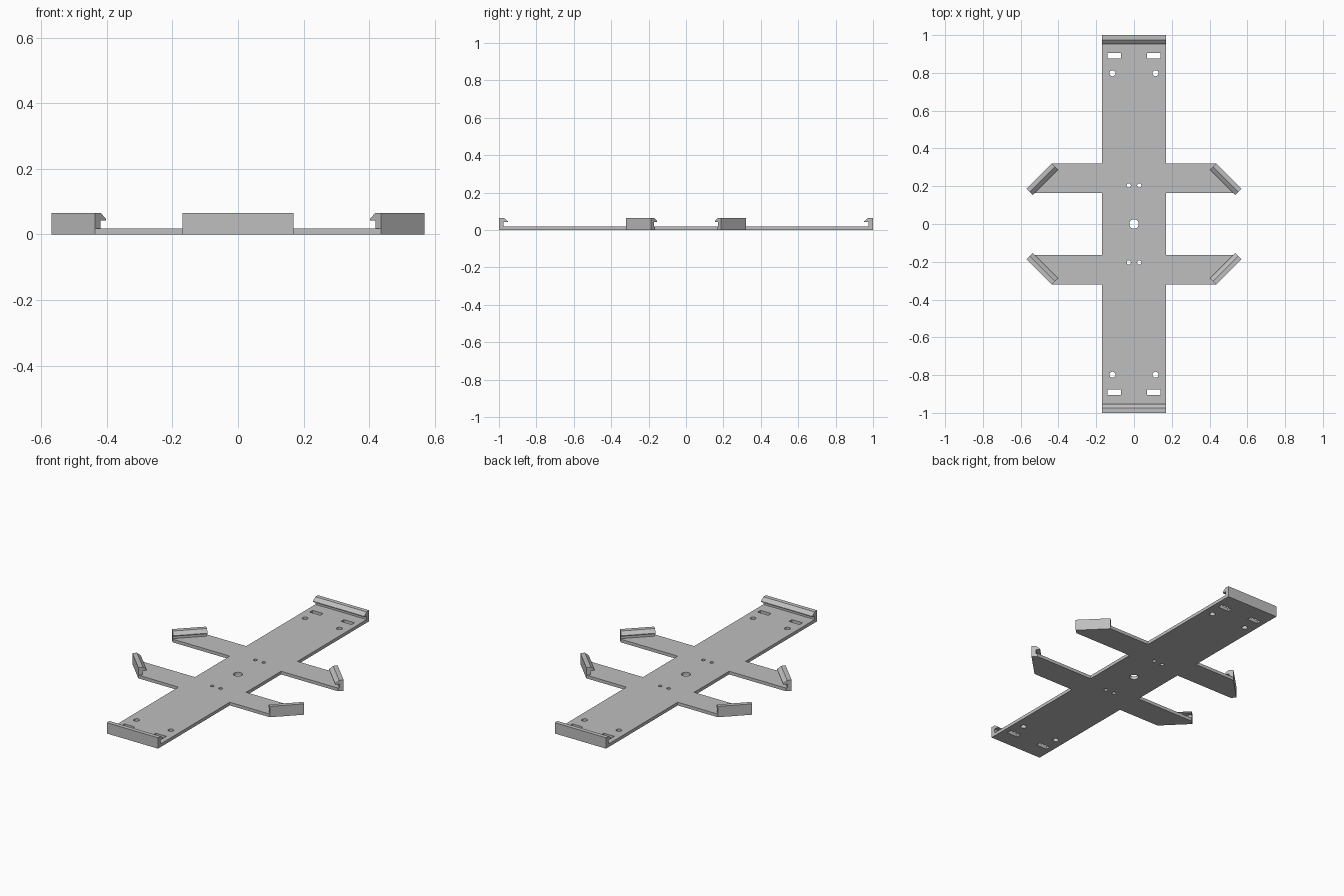
import bpy, bmesh, math
from mathutils import Vector, Matrix

cube = bpy.data.objects.get("Cube")
if cube:
    bpy.data.objects.remove(cube, do_unlink=True)

THICK, HEIGHT = 0.019, 0.065

grey = bpy.data.materials.new("light grey")
grey.use_nodes = True
grey.diffuse_color = (0.52, 0.52, 0.52, 1)
grey.node_tree.nodes["Principled BSDF"].inputs["Base Color"].default_value = (0.52, 0.52, 0.52, 1)


def add_object(name, bm):
    bmesh.ops.recalc_face_normals(bm, faces=bm.faces)
    mesh = bpy.data.meshes.new(name)
    bm.to_mesh(mesh)
    bm.free()
    mesh.materials.append(grey)
    obj = bpy.data.objects.new(name, mesh)
    bpy.context.collection.objects.link(obj)
    return obj


def prism(bm, points, direction):
    """Extrude a closed outline along a direction."""
    face = bm.faces.new([bm.verts.new(p) for p in points])
    new = bmesh.ops.extrude_face_region(bm, geom=[face])["geom"]
    verts = [v for v in new if isinstance(v, bmesh.types.BMVert)]
    bmesh.ops.translate(bm, verts=verts, vec=direction)


# Base plate with four arms: one quarter outline, mirrored around
quarter = [(0.17, 0.165), (0.547, 0.165), (0.57, 0.187),
           (0.436, 0.321), (0.17, 0.321), (0.17, 1.0)]
outline = []
for sx, sy in ((1, 1), (-1, 1), (-1, -1), (1, -1)):
    pts = [(x * sx, y * sy, 0) for x, y in quarter]
    outline += pts if sx * sy > 0 else pts[::-1]
bm = bmesh.new()
prism(bm, outline, (0, 0, THICK))
plate = add_object("base_plate", bm)

# Screw holes and strap slots
bm = bmesh.new()


def hole(x, y, radius):
    bmesh.ops.create_cone(bm, cap_ends=True, segments=24, radius1=radius, radius2=radius,
                          depth=0.1, matrix=Matrix.Translation((x, y, 0.01)))


hole(0, 0, 0.025)
for sx in (-1, 1):
    for sy in (-1, 1):
        hole(sx * 0.114, sy * 0.798, 0.016)
        hole(sx * 0.028, sy * 0.204, 0.011)
        bmesh.ops.create_cube(bm, size=1, matrix=Matrix.Translation((sx * 0.104, sy * 0.891, 0.01))
                              @ Matrix.Diagonal((0.07, 0.028, 0.1, 1)))
cutter = add_object("hole_cutter", bm)
cutter.hide_render = True
mod = plate.modifiers.new("holes", 'BOOLEAN')
mod.operation = 'DIFFERENCE'
mod.solver = 'EXACT'
mod.object = cutter
bpy.context.view_layer.objects.active = plate
bpy.ops.object.modifier_apply(modifier=mod.name)
bpy.data.objects.remove(cutter, do_unlink=True)

# Snap clips: wall with an inward hooked lip (inward depth, height)
PROFILE = [(0, THICK), (0, HEIGHT), (0.025, HEIGHT), (0.047, 0.047),
           (0.047, 0.042), (0.024, 0.042), (0.024, THICK)]


def clip(name, start, end):
    start, end = Vector((*start, 0)), Vector((*end, 0))
    along = end - start
    inward = Vector((-along.y, along.x, 0)).normalized()
    if inward.dot(start + end) > 0:
        inward.negate()
    bm = bmesh.new()
    prism(bm, [start + inward * d + Vector((0, 0, z)) for d, z in PROFILE], along)
    add_object(name, bm)


for sy, end_name in ((-1, "front"), (1, "back")):
    clip(end_name + "_end_clip", (-0.17, sy), (0.17, sy))
    for sx, side in ((1, "left"), (-1, "right")):
        clip(f"{end_name}_{side}_arm_clip", (sx * 0.436, sy * 0.321), (sx * 0.57, sy * 0.187))
